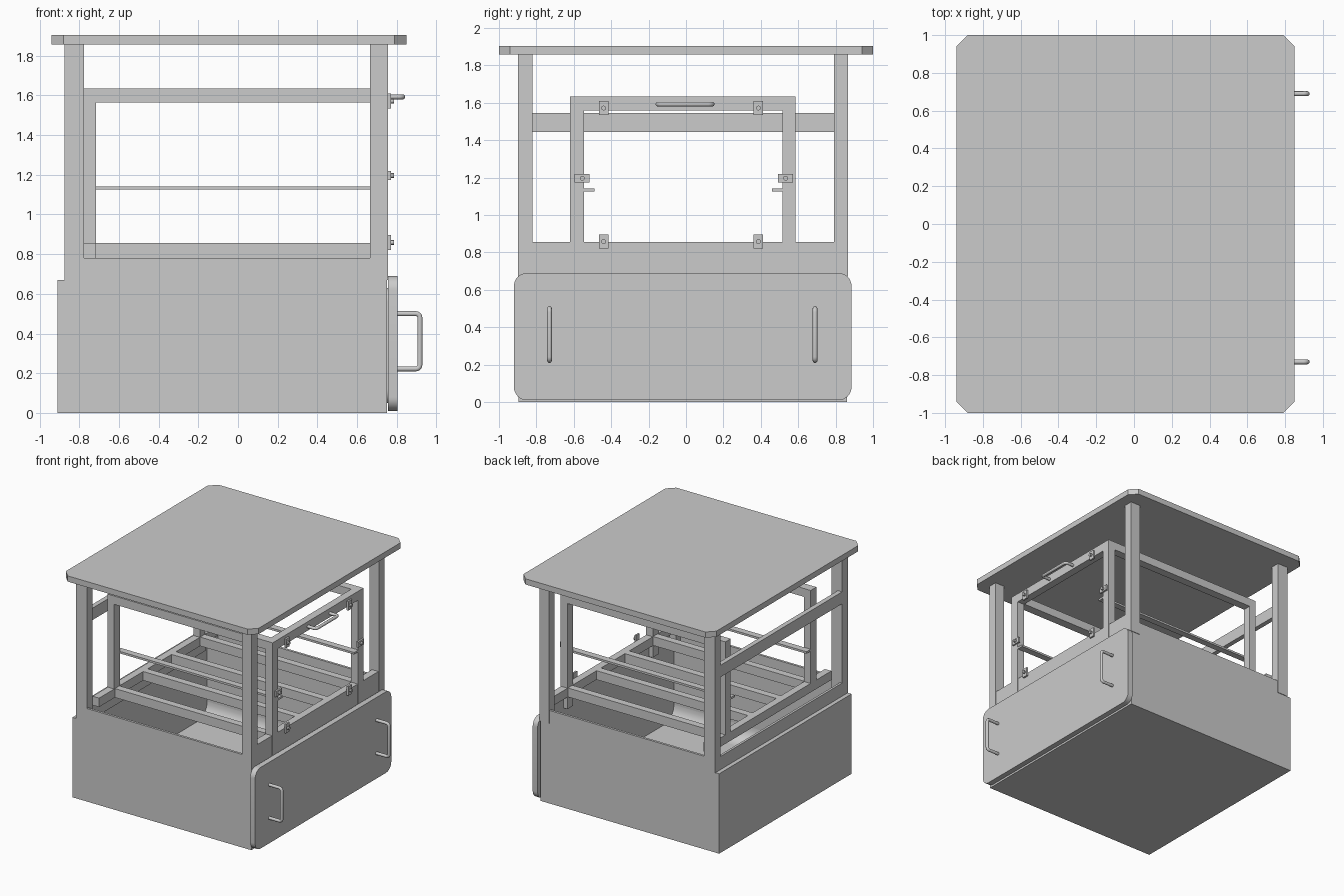
import bpy, bmesh
from math import sin, cos, pi
from mathutils import Vector

if "Cube" in bpy.data.objects:
    bpy.data.objects.remove(bpy.data.objects["Cube"])


def prism(name, pts, a, b, axis):
    """Extrude a 2D outline from a to b along x (pts y,z), y (pts x,z) or z (pts x,y)."""
    def place(p, t):
        return {'x': (t, p[0], p[1]), 'y': (p[0], t, p[1]), 'z': (p[0], p[1], t)}[axis]
    bm = bmesh.new()
    lo = [bm.verts.new(place(p, a)) for p in pts]
    hi = [bm.verts.new(place(p, b)) for p in pts]
    n = len(pts)
    bm.faces.new(lo)
    bm.faces.new(hi)
    for i in range(n):
        j = (i + 1) % n
        bm.faces.new((lo[i], lo[j], hi[j], hi[i]))
    bmesh.ops.recalc_face_normals(bm, faces=bm.faces)
    me = bpy.data.meshes.new(name)
    bm.to_mesh(me)
    bm.free()
    ob = bpy.data.objects.new(name, me)
    bpy.context.collection.objects.link(ob)
    return ob


def box(name, x0, x1, y0, y1, z0, z1):
    return prism(name, [(x0, y0), (x1, y0), (x1, y1), (x0, y1)], z0, z1, 'z')


def smooth(ob):
    bpy.ops.object.select_all(action='DESELECT')
    ob.select_set(True)
    bpy.context.view_layer.objects.active = ob
    bpy.ops.object.shade_smooth_by_angle()


def rounded(a0, a1, b0, b1, r, n=8):
    pts = []
    for k, (a, b) in enumerate([(a1 - r, b1 - r), (a0 + r, b1 - r), (a0 + r, b0 + r), (a1 - r, b0 + r)]):
        for i in range(n + 1):
            t = (k + i / n) * pi / 2
            pts.append((a + r * cos(t), b + r * sin(t)))
    return pts


def pull(name, x, reach, foot_a, foot_b, r):
    """Bent round bar handle standing off in +x between two feet."""
    a, b = Vector((x, *foot_a)), Vector((x, *foot_b))
    out, d, c = Vector((reach, 0, 0)), (b - a).normalized(), 0.02
    path = [a]
    for i in range(5):
        t = i / 4 * pi / 2
        path.append(a + out - Vector((c, 0, 0)) * (1 - sin(t)) + d * c * (1 - cos(t)))
    for i in range(5):
        t = (1 - i / 4) * pi / 2
        path.append(b + out - Vector((c, 0, 0)) * (1 - sin(t)) - d * c * (1 - cos(t)))
    path.append(b)
    cu = bpy.data.curves.new(name, 'CURVE')
    cu.dimensions = '3D'
    cu.bevel_depth = r
    cu.bevel_resolution = 3
    cu.use_fill_caps = True
    sp = cu.splines.new('POLY')
    sp.points.add(len(path) - 1)
    for p, q in zip(sp.points, path):
        p.co = (*q, 1)
    ob = bpy.data.objects.new(name, cu)
    bpy.context.collection.objects.link(ob)


# Table top with clipped corners
X0, X1, c = -0.94, 0.85, 0.06
prism('table_top', [(X0 + c, -1), (X1 - c, -1), (X1, -1 + c), (X1, 1 - c),
                    (X1 - c, 1), (X0 + c, 1), (X0, 1 - c), (X0, -1 + c)], 1.857, 1.905, 'z')

# Open bin: front and back walls notched for the posts
wall = [(-0.91, 0), (0.75, 0), (0.75, 0.67), (0.665, 0.67), (0.665, 0.78),
        (-0.775, 0.78), (-0.775, 0.67), (-0.91, 0.67)]
prism('bin_front_wall', wall, -0.895, -0.875, 'y')
prism('bin_back_wall', wall, 0.84, 0.86, 'y')
box('bin_floor', -0.91, 0.75, -0.895, 0.86, 0, 0.03)
box('bin_left_wall', -0.91, -0.875, -0.875, 0.84, 0.03, 0.67)
box('bin_left_lip', -0.875, -0.855, -0.82, 0.79, 0.6, 0.78)
notched = [(-0.875, 0.03), (0.84, 0.03), (0.84, 0.67), (0.79, 0.67), (0.79, 0.78),
           (-0.82, 0.78), (-0.82, 0.67), (-0.875, 0.67)]
prism('bin_right_wall', notched, 0.725, 0.75, 'x')

# Curved fillets between bin floor and long walls
r = 0.12
for name, y, s in (('front_fillet', -0.875, 1), ('back_fillet', 0.84, -1)):
    arc = [(y + s * r * (1 - cos(i / 8 * pi / 2)), 0.03 + r * (1 - sin(i / 8 * pi / 2))) for i in range(9)]
    smooth(prism(name, [(y, 0.03)] + arc, -0.875, 0.725, 'x'))

# Rounded hatch door with two pull handles
smooth(prism('hatch_door', rounded(-0.92, 0.885, 0.01, 0.69, 0.07), 0.757, 0.803, 'x'))
smooth(prism('hatch_seal', rounded(-0.87, 0.835, 0.05, 0.63, 0.07), 0.745, 0.76, 'x'))
for i, y in enumerate((-0.73, 0.69)):
    pull(f'door_handle_{i}', 0.80, 0.117, (y, 0.222), (y, 0.50), 0.013)

# Corner posts and high left rail
for y0, y1, side in ((-0.897, -0.82, 'front'), (0.79, 0.865, 'back')):
    box(side + '_left_post', -0.875, -0.775, y0, y1, 0.67, 1.857)
    box(side + '_right_post', 0.665, 0.755, y0, y1, 0.67, 1.857)
box('left_high_rail', -0.875, -0.835, -0.82, 0.79, 1.445, 1.545)

# Base rails and slats across the bin
box('left_base_rail', -0.775, -0.715, -0.82, 0.79, 0.78, 0.855)
box('right_base_rail', 0.69, 0.75, -0.82, 0.79, 0.78, 0.855)
for i, y in enumerate((-0.58, -0.205, 0.17, 0.55)):
    box(f'slat_{i}', -0.715, 0.69, y - 0.03, y + 0.03, 0.78, 0.855)

# Inner frame with thin shelf runners
for y0, y1, s0, s1, side in ((-0.62, -0.545, -0.545, -0.49, 'front'), (0.515, 0.585, 0.46, 0.515, 'back')):
    box(side + '_inner_left_post', -0.775, -0.715, y0, y1, 0.855, 1.565)
    box(side + '_inner_right_post', 0.69, 0.755, y0, y1, 0.68, 1.56)
    box(side + '_inner_top_rail', -0.775, 0.69, y0, y1, 1.565, 1.635)
    box(side + '_shelf_runner', -0.775, 0.755, s0, s1, 1.125, 1.142)
box('inner_right_top_rail', 0.69, 0.755, -0.62, 0.585, 1.56, 1.635)
pull('frame_handle', 0.755, 0.075, (-0.15, 1.593), (0.14, 1.593), 0.013)

# Turn latches around the right opening
latches = [(y, z, 0.025, 0.038) for y in (-0.44, 0.387) for z in (0.858, 1.572)]
latches += [(y, 1.197, 0.04, 0.023) for y in (-0.555, 0.532)]
for i, (y, z, w, h) in enumerate(latches):
    box(f'latch_plate_{i}', 0.755, 0.77, y - w, y + w, z - h, z + h)
    pin = [(y + 0.013 * cos(k * pi / 6), z + 0.013 * sin(k * pi / 6)) for k in range(12)]
    smooth(prism(f'latch_pin_{i}', pin, 0.765, 0.787, 'x'))
